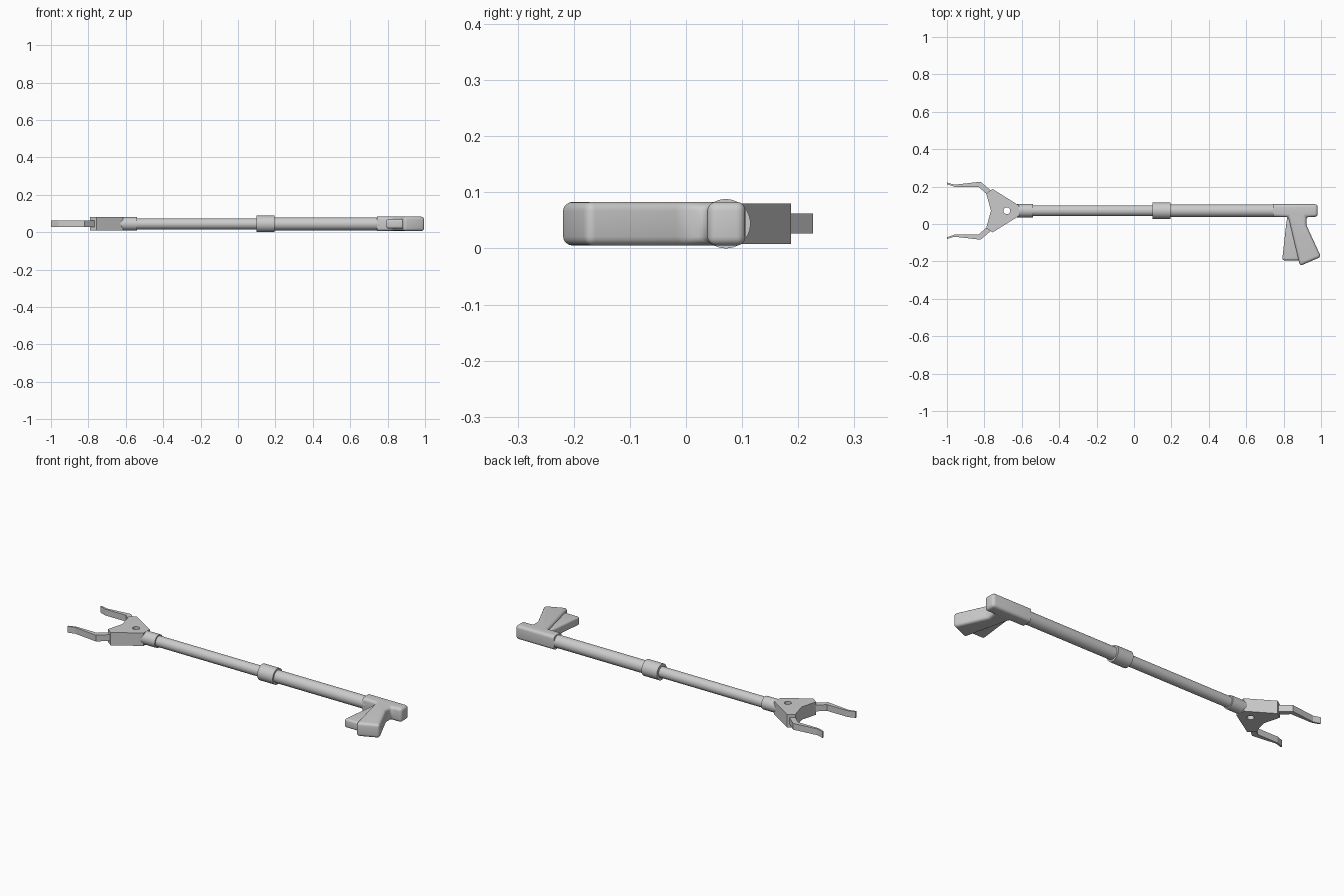
import bpy, bmesh, math

if "Cube" in bpy.data.objects:
    bpy.data.objects.remove(bpy.data.objects["Cube"])

CY, CZ = 0.071, 0.044   # axis of the pole


def smooth(ob, angle=35):
    bpy.ops.object.select_all(action='DESELECT')
    ob.select_set(True)
    bpy.context.view_layer.objects.active = ob
    bpy.ops.object.shade_smooth_by_angle(angle=math.radians(angle))


def plate(name, outline, z0, z1, bevel=0.0, keep_x=None):
    """Extrude an xy outline from z0 to z1, rounding edges not on x = keep_x."""
    bm = bmesh.new()
    face = bm.faces.new([bm.verts.new((x, y, z0)) for x, y in outline])
    ext = bmesh.ops.extrude_face_region(bm, geom=[face])
    for v in ext['geom']:
        if isinstance(v, bmesh.types.BMVert):
            v.co.z = z1
    bmesh.ops.recalc_face_normals(bm, faces=bm.faces)
    if bevel:
        edges = [e for e in bm.edges if keep_x is None
                 or any(abs(v.co.x - keep_x) > 1e-4 for v in e.verts)]
        bmesh.ops.bevel(bm, geom=edges, offset=bevel, segments=4, profile=0.5,
                        affect='EDGES', clamp_overlap=True)
    me = bpy.data.meshes.new(name)
    bm.to_mesh(me)
    bm.free()
    ob = bpy.data.objects.new(name, me)
    bpy.context.collection.objects.link(ob)
    if bevel:
        smooth(ob)
    return ob


def tube(name, x0, x1, r):
    bpy.ops.mesh.primitive_cylinder_add(
        vertices=40, radius=r, depth=x1 - x0,
        location=((x0 + x1) / 2, CY, CZ), rotation=(0, math.pi / 2, 0))
    ob = bpy.context.object
    ob.name = name
    smooth(ob)
    return ob


# Telescopic pole
tube("jaw_socket", -0.645, -0.54, 0.036)
tube("thin_tube", -0.60, 0.15, 0.029)
tube("lock_collar", 0.10, 0.195, 0.044)
tube("thick_tube", 0.15, 0.76, 0.034)

# Wedge shaped jaw head with a pivot hole
half = [(-0.615, 0.028), (-0.756, 0.116), (-0.79, 0.092)]
outline = [(x, CY + d) for x, d in half] + [(-0.765, CY)] + \
          [(x, CY - d) for x, d in reversed(half)]
head = plate("jaw_head", outline, 0.008, 0.08)
bpy.ops.mesh.primitive_cylinder_add(vertices=32, radius=0.018, depth=0.3,
                                    location=(-0.68, CY, CZ))
cutter = bpy.context.object
cutter.hide_render = True
mod = head.modifiers.new("pivot_hole", 'BOOLEAN')
mod.operation, mod.object, mod.solver = 'DIFFERENCE', cutter, 'EXACT'
bpy.ops.object.select_all(action='DESELECT')
head.select_set(True)
bpy.context.view_layer.objects.active = head
bpy.ops.object.modifier_apply(modifier=mod.name)
bpy.data.objects.remove(cutter)
smooth(head)

# Two mirrored bent claws
claw = [(-1.0, 0.151), (-0.96, 0.139), (-0.82, 0.155), (-0.755, 0.099),
        (-0.775, 0.078), (-0.832, 0.128), (-0.96, 0.128), (-1.0, 0.142)]
for name, s in (("upper_claw", 1), ("lower_claw", -1)):
    plate(name, [(x, CY + s * d) for x, d in claw], 0.027, 0.062)

# Pistol grip
grip = [(0.743, 0.106), (0.982, 0.106), (0.982, 0.038), (0.921, 0.038),
        (0.921, -0.005), (1.0, -0.176), (0.887, -0.224), (0.825, 0.038),
        (0.743, 0.038)]
plate("grip", grip, 0.005, 0.083, 0.016, keep_x=0.743)

# Trigger
trigger = [(0.825, 0.06), (0.815, 0.01), (0.792, -0.194), (0.895, -0.194),
           (0.86, 0.06)]
plate("trigger", trigger, 0.02, 0.069, 0.011)
